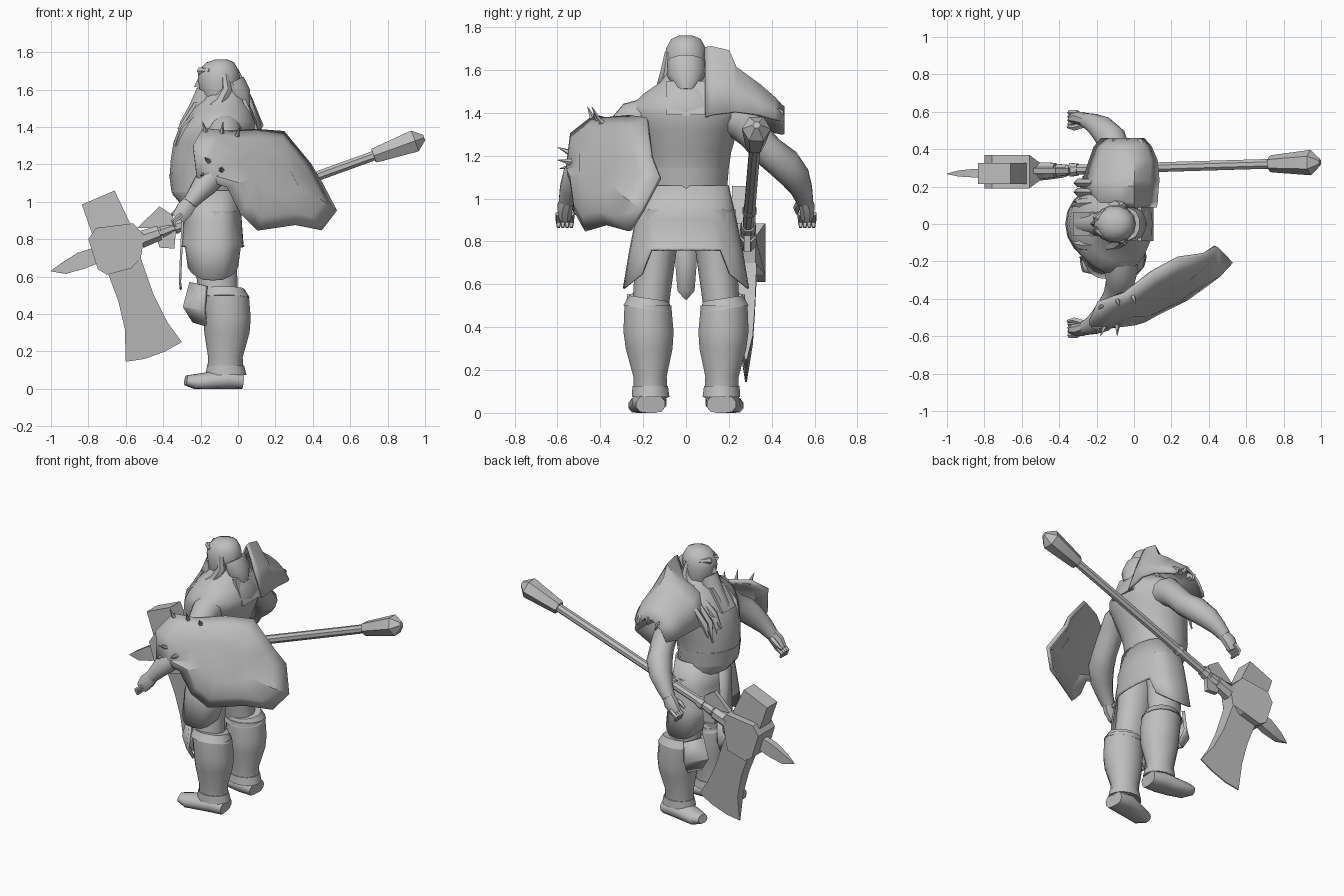
import bpy, math
from math import sin, cos, pi
from mathutils import Vector

stone = bpy.data.materials.new("plain_grey")
stone.diffuse_color = (0.52, 0.52, 0.52, 1)


def make(name, verts, faces, angle=40, thick=0):
    me = bpy.data.meshes.new(name)
    me.from_pydata([tuple(v) for v in verts], [], faces)
    me.materials.append(stone)
    ob = bpy.data.objects.new(name, me)
    bpy.context.collection.objects.link(ob)
    bpy.ops.object.select_all(action='DESELECT')
    ob.select_set(True)
    bpy.context.view_layer.objects.active = ob
    bpy.ops.object.mode_set(mode='EDIT')
    bpy.ops.mesh.select_all(action='SELECT')
    bpy.ops.mesh.normals_make_consistent(inside=False)
    bpy.ops.object.mode_set(mode='OBJECT')
    bpy.ops.object.shade_smooth_by_angle(angle=math.radians(angle))
    if thick:
        m = ob.modifiers.new("thickness", 'SOLIDIFY')
        m.thickness, m.offset = thick, 0
    return ob


def skin(name, rings, caps=True, closed=True, end_cap=False, **kw):
    """Join equal-length rings of points into one surface."""
    n = len(rings[0])
    faces = [(i * n + j, i * n + (j + 1) % n, (i + 1) * n + (j + 1) % n, (i + 1) * n + j)
             for i in range(len(rings) - 1) for j in range(n if closed else n - 1)]
    if caps:
        faces.append(tuple(range(n)))
    if caps or end_cap:
        faces.append(tuple(range((len(rings) - 1) * n, len(rings) * n)))
    return make(name, [v for r in rings for v in r], faces, **kw)


def stack(name, rows, n=14, **kw):
    """Upright body from rows of (x_min, x_max, y_centre, y_radius, z)."""
    return skin(name, [[((a + b) / 2 + (b - a) / 2 * cos(2 * pi * k / n),
                         y + r * sin(2 * pi * k / n), z) for k in range(n)]
                       for a, b, y, r, z in rows], **kw)


def tube(name, pts, n=10, flat=1, **kw):
    """Tapered limb along points (x, y, z, radius)."""
    ps = [Vector(p[:3]) for p in pts]
    rings = []
    for i, p in enumerate(ps):
        t = (ps[min(i + 1, len(ps) - 1)] - ps[max(i - 1, 0)]).normalized()
        side = t.cross(Vector((0, 1, 0))).normalized()
        other = t.cross(side)
        r = pts[i][3]
        rings.append([p + side * r * cos(2 * pi * k / n + pi / n)
                      + other * r * flat * sin(2 * pi * k / n + pi / n) for k in range(n)])
    return skin(name, rings, **kw)


def slab(name, outline, y, half, **kw):
    """Plate drawn in the xz plane; half is one y half-thickness or one per point."""
    if not isinstance(half, list):
        half = [half] * len(outline)
    return skin(name, [[(x, y + s * w, z) for (x, z), w in zip(outline, half)] for s in (-1, 1)], **kw)


# Trunk, neck and belt
stack("torso", [(-.3, .0, 0, .185, .98), (-.35, .01, 0, .193, 1.04), (-.365, .02, 0, .2, 1.13),
                (-.36, .05, 0, .215, 1.22), (-.345, .085, 0, .245, 1.32), (-.32, .10, 0, .27, 1.38),
                (-.29, .10, 0, .265, 1.43), (-.25, .075, 0, .2, 1.49), (-.2, .045, 0, .12, 1.545),
                (-.17, .0, 0, .075, 1.62)], n=18)
stack("belt", [(-.355, .01, 0, .195, 1.05), (-.368, .025, 0, .203, 1.145)], n=18)

# Skirt with long side panels and a higher hem at front and back
N = 32
rings = []
for lo, hi, ry, z, drop in [(-.27, .005, .195, 1.06, 0), (-.285, .015, .232, .9, 0),
                            (-.295, .025, .258, .77, 0), (-.3, .032, .29, .76, 1)]:
    ring = []
    for k in range(N):
        a = 2 * pi * k / N
        s = abs(sin(a))
        c = math.copysign(abs(cos(a)) ** .7, cos(a))
        hem = (.1 + .08 * (s - .65) / .35) * drop if s > .65 else 0
        ring.append(((lo + hi) / 2 + (hi - lo) / 2 * c, ry * sin(a), z - hem))
    rings.append(ring)
skin("skirt", rings, caps=False, thick=.01)
skin("front_cloth", [[(-.29, -.06, 1.02), (-.29, .06, 1.02)], [(-.305, -.05, .7), (-.305, .05, .7)],
                     [(-.31, -.04, .57), (-.31, .04, .57)], [(-.305, -.005, .53), (-.305, .005, .53)]],
     caps=False, closed=False, thick=.012)

# Head with hair, face and beard
stack("head", [(-.17, -.03, 0, .085, 1.52), (-.205, .0, 0, .1, 1.58), (-.215, .01, 0, .102, 1.65),
               (-.212, .005, 0, .096, 1.7), (-.17, -.02, 0, .07, 1.745), (-.12, -.06, 0, .03, 1.762)])
skin("nose", [[(-.2, -.015, 1.68), (-.2, .015, 1.68), (-.205, 0, 1.68)],
              [(-.2, -.022, 1.61), (-.2, .022, 1.61), (-.235, 0, 1.615)]])
tube("brow", [(-.15, -.075, 1.7, .012), (-.2, -.03, 1.7, .022),
              (-.2, .03, 1.7, .022), (-.15, .075, 1.7, .012)], n=6)
tube("beard", [(-.16, 0, 1.58, .07), (-.205, 0, 1.49, .065), (-.265, 0, 1.4, .055), (-.33, 0, 1.29, .015)])
tube("back_hair", [(-.03, 0, 1.64, .07), (.005, 0, 1.57, .07), (.04, 0, 1.5, .03)], flat=1.25)
# Square plate on the chest
skin("chest_plate", [[(x + d, y, z) for x, y, z in ((-.235, -.065, 1.53), (-.235, .065, 1.53),
                                                    (-.325, .065, 1.39), (-.325, -.065, 1.39))] for d in (0, .02)])

# Limbs, both sides
for s, tag in ((-1, "right_"), (1, "left_")):
    tube(tag + "hair_lock", [(-.07, s * .08, 1.68, .02), (-.06, s * .088, 1.6, .03),
                             (-.1, s * .105, 1.53, .034), (-.2, s * .115, 1.46, .034),
                             (-.28, s * .11, 1.39, .03), (-.33, s * .095, 1.3, .006)], n=7)
    tube(tag + "arm", [(-.07, s * .15, 1.39, .09), (-.07, s * .25, 1.365, .09), (-.075, s * .315, 1.3, .076),
                       (-.09, s * .385, 1.22, .075), (-.12, s * .455, 1.165, .08),
                       (-.17, s * .51, 1.1, .07), (-.22, s * .54, 1.04, .052),
                       (-.26, s * .555, .99, .04)], n=12)
    tube(tag + "palm", [(-.245, s * .55, 1.01, .04), (-.285, s * .565, .96, .05), (-.32, s * .565, .91, .04)],
         n=8, flat=.75)
    for k in range(4):
        y = s * (.535 + k * .02)
        tube(tag + "finger", [(-.3, y, .93, .015), (-.345, y, .895, .014), (-.335, y, .865, .008)], n=5)
    tube(tag + "thumb", [(-.27, s * .53, .98, .018), (-.32, s * .515, .955, .016),
                         (-.355, s * .52, .93, .008)], n=5)
    stack(tag + "thigh", [(-.25, -.0, s * .12, .11, .95), (-.24, -.01, s * .14, .095, .75),
                          (-.21, .0, s * .165, .085, .5)], n=12)
    stack(tag + "boot", [(-.165, .03, s * .165, .08, .07), (-.16, .025, s * .168, .08, .17),
                         (-.18, .062, s * .172, .112, .3), (-.185, .068, s * .175, .12, .38),
                         (-.2, .058, s * .178, .112, .5)], n=14)
    # Boot top, raised toward the outside
    rim = stack(tag + "boot_rim", [(-.21, .063, s * .178, .117, .485), (-.19, .035, s * .172, .095, .535)], n=14)
    for v in rim.data.vertices:
        v.co.z += .15 * (abs(v.co.y) - .178)
    stack(tag + "ankle_band", [(-.175, .045, s * .165, .09, .075), (-.165, .033, s * .167, .085, .125)], n=14)
    # Angled knee guard
    skin(tag + "knee_guard", [[(x, s * (.178 + w * k), z + .02 * (k == 0)) for k, x in ((-1, b), (0, a), (1, b))]
                              for a, b, w, z in ((-.25, -.17, .09, .55), (-.285, -.18, .1, .42),
                                                 (-.235, -.17, .05, .34))],
         caps=False, closed=False, thick=.02, angle=25)
    foot = tube(tag + "foot", [(.025, s * .165, .04, .05), (-.06, s * .172, .05, .06), (-.15, s * .19, .04, .052),
                               (-.23, s * .21, .035, .045), (-.28, s * .22, .045, .028)], n=12, flat=1.4)
    for v in foot.data.vertices:
        v.co.z = max(v.co.z, 0)

# Square plate on the back
skin("back_plate", [[(x + d, y, z) for x, y, z in ((.02, -.09, 1.55), (.02, .1, 1.55),
                                                   (.085, .1, 1.39), (.085, -.09, 1.39))] for d in (0, .02)])

# Shoulder mantle with a tall collar; each row runs from front hem to back hem
rows = [(.09, (-.23, 1.4), (-.17, 1.5), (-.06, 1.56), (.0, 1.7), (.06, 1.54), (.115, 1.38)),
        (.12, (-.25, 1.38), (-.18, 1.51), (-.06, 1.58), (.0, 1.705), (.065, 1.55), (.12, 1.39)),
        (.2, (-.275, 1.36), (-.2, 1.51), (-.08, 1.59), (.0, 1.685), (.075, 1.54), (.125, 1.4)),
        (.23, (-.27, 1.35), (-.2, 1.5), (-.09, 1.56), (.0, 1.61), (.08, 1.52), (.13, 1.405)),
        (.34, (-.235, 1.33), (-.18, 1.46), (-.08, 1.52), (.0, 1.53), (.085, 1.46), (.12, 1.39)),
        (.41, (-.21, 1.31), (-.16, 1.41), (-.08, 1.47), (.0, 1.47), (.06, 1.42), (.09, 1.37)),
        (.455, (-.17, 1.3), (-.13, 1.37), (-.07, 1.42), (-.01, 1.42), (.03, 1.39), (.05, 1.36))]
skin("mantle", [[(x, r[0], z) for x, z in r[1:]] for r in rows], caps=False, closed=False, thick=.015, angle=50)
for x, z in ((-.1, 1.4), (-.03, 1.42), (.03, 1.4)):
    tube("mantle_tuft", [(x, .41, z + .01, .03), (x, .445, z, .02), (x + .01, .455, z - .04, .002)], n=5)
# Hanging strips at the front of the mantle
for y, z in ((.12, 1.27), (.17, 1.23), (.22, 1.28)):
    tube("mantle_strip", [(-.22, y, 1.45, .02), (-.295, y, 1.36, .024), (-.32, y, z, .004)], n=5)

# Ragged curved shield
edge = [Vector(p) for p in (
    (-.19, -.42, 1.385), (-.05, -.37, 1.37), (.09, -.26, 1.38), (.24, -.18, 1.37), (.38, -.16, 1.2),
    (.44, -.12, 1.1), (.52, -.2, .95), (.44, -.26, .85), (.3, -.36, .88), (.1, -.46, .85),
    (.01, -.51, .94), (-.06, -.53, 1.08), (-.22, -.55, 1.13), (-.24, -.53, 1.3))]
mid = sum(edge, Vector()) / len(edge)
out = Vector((.42, -.88, .2)).normalized()
skin("shield", [[mid + (p - mid) * f + out * b for p in edge]
                for f, b in ((1, 0), (.78, .045), (.45, .062))],
     caps=False, end_cap=True, thick=.025, angle=30)

# Spikes in two clusters on the shield
for x, y, z, dx, dy, dz in ((-.17, -.43, 1.36, -.02, -.03, .07), (-.09, -.4, 1.35, .01, -.04, .08),
                            (-.01, -.38, 1.34, .02, -.05, .06), (-.15, -.53, 1.21, -.03, -.07, .03),
                            (-.09, -.53, 1.17, .0, -.07, .01), (-.18, -.53, 1.15, -.02, -.06, -.01)):
    tube("shield_spike", [(x, y, z, .018), (x + dx, y + dy, z + dz, .001)], n=5)


# Long weapon; at(x) gives a point on its axis
def at(x, r):
    return (x, .3 + .03 * x, .985 + .36 * x, r)


tube("shaft", [at(-.6, .028), at(.8, .028)], n=8)
tube("pommel", [at(.725, .042), at(.735, .046), at(.945, .068), at(.995, .018)], n=6, angle=20)
for a, b, r in ((-.52, -.42, .05), (-.41, -.36, .036), (-.34, -.30, .04), (-.12, -.09, .036)):
    tube("shaft_collar", [at(a, r), at(b, r * .85)], n=8)
slab("upper_fin", [(-.54, .86), (-.42, .975), (-.35, .93), (-.33, .86)], .285, .015)
slab("lower_fin", [(-.44, .83), (-.42, .755), (-.34, .75), (-.33, .87)], .285, .015)

# Weapon head: block, hammer face, axe blade and leaf point
Y = .28
slab("head_block", [(-.8, .8), (-.76, .86), (-.56, .885), (-.5, .82), (-.52, .7), (-.57, .645), (-.7, .61),
                    (-.75, .64)], Y, [.09, .09, .09, .045, .045, .09, .09, .09], angle=20)
slab("hammer", [(-.835, .985), (-.66, 1.06), (-.56, .85), (-.77, .8)], .27, .055, angle=20)
prof = [(-.7, .63), (-.64, .47), (-.605, .32), (-.60, .145), (-.5, .16), (-.39, .2), (-.3, .25),
        (-.38, .36), (-.45, .5), (-.52, .7)]
slab("axe_blade", prof, Y, [.05, .042, .032, .004, .004, .004, .004, .032, .042, .05], angle=25)
tube("leaf_point", [(-.74, .275, .72, .06), (-.84, .272, .685, .065), (-.93, .27, .645, .045),
                    (-1.0, .268, .63, .003)], n=4, flat=.5, angle=25)
